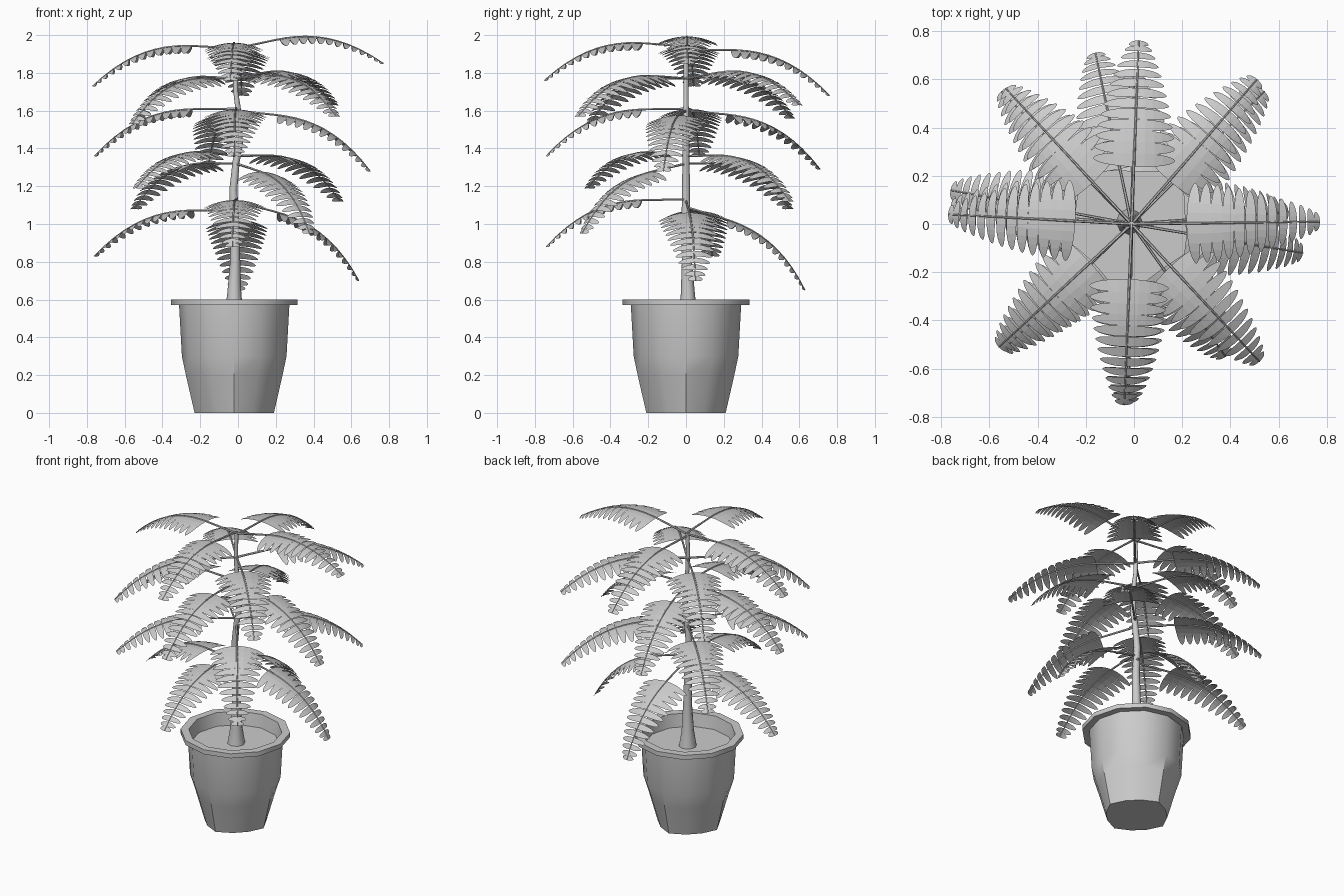
import bpy, bmesh, math
from mathutils import Matrix, Vector

if "Cube" in bpy.data.objects:
    bpy.data.objects.remove(bpy.data.objects["Cube"])


def add_object(name, mesh, smooth_angle=None):
    ob = bpy.data.objects.new(name, mesh)
    bpy.context.collection.objects.link(ob)
    if smooth_angle:
        bpy.ops.object.select_all(action='DESELECT')
        ob.select_set(True)
        bpy.context.view_layer.objects.active = ob
        bpy.ops.object.shade_smooth_by_angle(angle=math.radians(smooth_angle))
    return ob


def finish(bm, name):
    mesh = bpy.data.meshes.new(name)
    bm.to_mesh(mesh)
    bm.free()
    return mesh


def loft(bm, rings):
    """Join rings of points into a closed, capped tube."""
    loops = [[bm.verts.new(p) for p in ring] for ring in rings]
    n = len(loops[0])
    for a, b in zip(loops, loops[1:]):
        for i in range(n):
            j = (i + 1) % n
            bm.faces.new((a[i], a[j], b[j], b[i]))
    bm.faces.new(loops[0][::-1])
    bm.faces.new(loops[-1])


def circle(c, r, n, u=Vector((1, 0, 0)), v=Vector((0, 1, 0)), inset=1):
    """Ring of points; inset pulls in all points but the four on the axes."""
    return [Vector(c) + r * (1 if i * 4 % n == 0 else inset)
            * (u * math.cos(2 * math.pi * i / n) + v * math.sin(2 * math.pi * i / n))
            for i in range(n)]


CX = -0.02

# Twelve-sided pot with a lip and a soil floor; the foot is slightly squared
bm = bmesh.new()
profile = [(.21, 0, .9), (.256, .2, .96), (.277, .3, 1), (.292, .57, 1), (.335, .57, 1),
           (.335, .6, 1), (.285, .6, 1), (.27, .505, 1)]
loft(bm, [circle((CX, 0, z), r, 12, inset=k) for r, z, k in profile])
add_object("pot", finish(bm, "pot"), 33)

bm = bmesh.new()
bm.faces.new([bm.verts.new(p) for p in circle((CX, 0, .515), .271, 12)])
add_object("soil", finish(bm, "soil"))

# Slightly crooked trunk
bm = bmesh.new()
trunk = [(-.02, .01, .51, .055), (-.02, .01, .62, .038), (-.015, .005, .8, .027),
         (-.015, 0, 1.0, .024), (-.025, 0, 1.18, .021), (-.01, 0, 1.33, .019),
         (.008, 0, 1.42, .018), (.002, 0, 1.6, .015), (-.012, 0, 1.7, .013),
         (-.015, 0, 1.82, .013), (-.01, 0, 1.94, .012)]
loft(bm, [circle((x, y, z), r, 8) for x, y, z, r in trunk])
add_object("trunk", finish(bm, "trunk"), 50)


# One frond mesh: arched stalk along +x with drooping leaflet pairs
def arch(d):
    return Vector((d, 0, -max(0, d - .2) ** 2.42))


def frame(d):
    t = (arch(d + .005) - arch(d - .005)).normalized()
    s = Vector((0, 1, 0))
    return t, s, t.cross(s)


bm = bmesh.new()
rings = []
for i in range(15):
    d = .76 * i / 14
    t, s, n = frame(d)
    rings.append(circle(arch(d), .007 - .004 * i / 14, 6, s, n))
loft(bm, rings)

PAIRS = 13
for i in range(PAIRS):
    u = i / (PAIRS - 1)
    d = .265 + .485 * (1 - (1 - u) ** 1.25)
    t, s, n = frame(d)
    n = -n if n.z < 0 else n
    length = .17 * (1 - .76 * u ** 1.5)
    width = .056 - .026 * u
    # each pair is one bowed oval lying across the stalk
    front, back = [], []
    for k in range(13):
        f = -math.cos(math.pi * k / 12)
        c = arch(d) + s * length * f + t * .03 * length * abs(f) - n * .25 * length * f * f
        w = width / 2 * max(.06, (1 - abs(f) ** 2.8) ** .55)
        front.append(bm.verts.new(c + t * w))
        back.append(bm.verts.new(c - t * w))
    for k in range(12):
        bm.faces.new((back[k], back[k + 1], front[k + 1], front[k])[::-1])
bm.normal_update()
frond_mesh = finish(bm, "frond")

# Fronds: attachment height, then tip position
fronds = [
    # crown
    (1.93, -.77, .04, 1.73), (1.93, .77, .01, 1.85), (1.94, -.04, -.75, 1.76), (1.92, .02, .76, 1.68),
    # upper diagonals
    (1.77, .51, .60, 1.63), (1.77, .52, -.57, 1.57), (1.77, -.56, -.51, 1.53), (1.77, -.53, .56, 1.56),
    # middle
    (1.61, -.76, .07, 1.36), (1.60, .70, -.12, 1.28), (1.61, -.02, -.74, 1.36), (1.60, -.16, .71, 1.29),
    # lower diagonals
    (1.36, .54, .55, 1.12), (1.32, .38, -.55, .95), (1.36, -.54, -.52, 1.19), (1.32, -.55, .55, 1.08),
    # bottom
    (1.07, -.76, .14, .83), (1.12, .64, .05, .70), (1.13, -.03, -.74, .88), (1.09, 0, .63, .65),
]
REST = math.atan2(arch(.76).z, .76)
CHORD = arch(.76).length
for i, (z, x, y, tip_z) in enumerate(fronds):
    root = Vector((-.01, 0, z))
    v = Vector((x, y, tip_z)) - root
    pitch = math.atan2(v.z, math.hypot(v.x, v.y)) - REST
    ob = add_object(f"frond_{i + 1}", frond_mesh)
    ob.matrix_world = (Matrix.Translation(root) @ Matrix.Rotation(math.atan2(v.y, v.x), 4, 'Z')
                       @ Matrix.Rotation(-pitch, 4, 'Y') @ Matrix.Scale(v.length / CHORD, 4))
